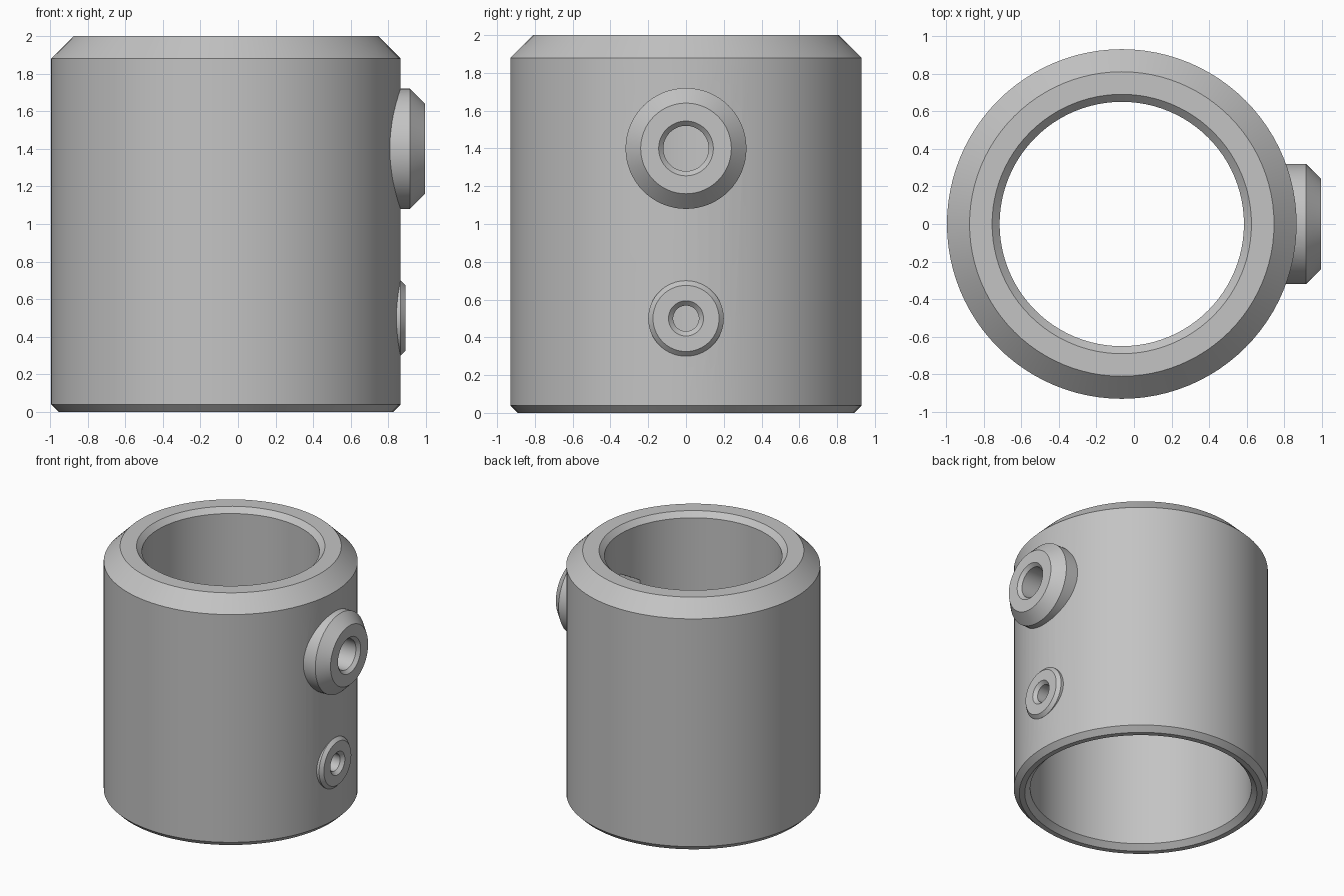
import bpy
import bmesh
import math
from mathutils import Vector

if "Cube" in bpy.data.objects:
    bpy.data.objects.remove(bpy.data.objects["Cube"], do_unlink=True)

AXIS_X = -0.065   # the tube's centre line
UPPER_Z, LOWER_Z = 1.4, 0.5   # heights of the two screw holes

metal = bpy.data.materials.new("plain grey")
metal.use_nodes = True
GREY = (0.55, 0.55, 0.55, 1)
metal.diffuse_color = GREY
metal.node_tree.nodes["Principled BSDF"].inputs["Base Color"].default_value = GREY


def revolve(name, points, centre, axis, steps):
    """Spin a closed (radius, distance along axis) outline round an axis."""
    axis = Vector(axis)
    out = Vector((1, 0, 0)) if axis.z else Vector((0, 0, 1))
    centre = Vector(centre)
    bm = bmesh.new()
    ring = [bm.verts.new(centre + out * r + axis * h) for r, h in points]
    edges = [bm.edges.new((a, b)) for a, b in zip(ring, ring[1:] + ring[:1])
             if (a.co - centre).cross(axis).length > 1e-5
             or (b.co - centre).cross(axis).length > 1e-5]
    bmesh.ops.spin(bm, geom=ring + edges, cent=centre, axis=axis,
                   angle=math.tau, steps=steps, use_merge=True)
    bmesh.ops.remove_doubles(bm, verts=bm.verts, dist=1e-5)
    bmesh.ops.recalc_face_normals(bm, faces=bm.faces)
    mesh = bpy.data.meshes.new(name)
    bm.to_mesh(mesh)
    bm.free()
    mesh.materials.append(metal)
    obj = bpy.data.objects.new(name, mesh)
    bpy.context.collection.objects.link(obj)
    return obj


def sideways(name, points, z, steps=64):
    return revolve(name, points, (AXIS_X, 0, z), (1, 0, 0), steps)


def combine(target, tool, operation):
    """Apply a boolean and discard the helper."""
    tool.hide_render = True
    mod = target.modifiers.new(tool.name, "BOOLEAN")
    mod.operation, mod.solver, mod.object = operation, "EXACT", tool
    bpy.context.view_layer.objects.active = target
    bpy.ops.object.modifier_apply(modifier=mod.name)
    bpy.data.objects.remove(tool, do_unlink=True)


# Tube with chamfered rims and a wider lower bore
tube = revolve("coupling_tube", [
    (0.89, 0), (0.93, 0.04), (0.93, 1.88), (0.81, 2), (0.69, 2), (0.65, 1.96),
    (0.65, 1.0), (0.81, 1.0), (0.81, 0.04), (0.85, 0)],
    (AXIS_X, 0, 0), (0, 0, 1), 96)

# Chamfered bosses on the side
combine(tube, sideways("upper_boss", [
    (0, 0.80), (0.32, 0.80), (0.32, 0.98), (0.24, 1.06), (0, 1.06)], UPPER_Z), "UNION")
combine(tube, sideways("lower_boss", [
    (0, 0.87), (0.2, 0.87), (0.2, 0.93), (0.175, 0.955), (0, 0.955)], LOWER_Z), "UNION")

# Screw holes with countersunk mouths
for name, r, face, z in (("upper_hole", 0.12, 1.06, UPPER_Z),
                         ("lower_hole", 0.068, 0.955, LOWER_Z)):
    combine(tube, sideways(name, [
        (0, 0.4), (r, 0.4), (r, face - 0.025), (r + 0.045, face + 0.02),
        (0, face + 0.02)], z, 48), "DIFFERENCE")

# Hexagonal nut pocket on the inside
combine(tube, sideways("nut_pocket", [
    (0, 0.4), (0.235, 0.4), (0.235, 0.83), (0, 0.83)], UPPER_Z, 6), "DIFFERENCE")

# Smooth round walls, crisp chamfers
bpy.ops.object.select_all(action="DESELECT")
tube.select_set(True)
bpy.context.view_layer.objects.active = tube
bpy.ops.object.shade_smooth_by_angle(angle=math.radians(25))
